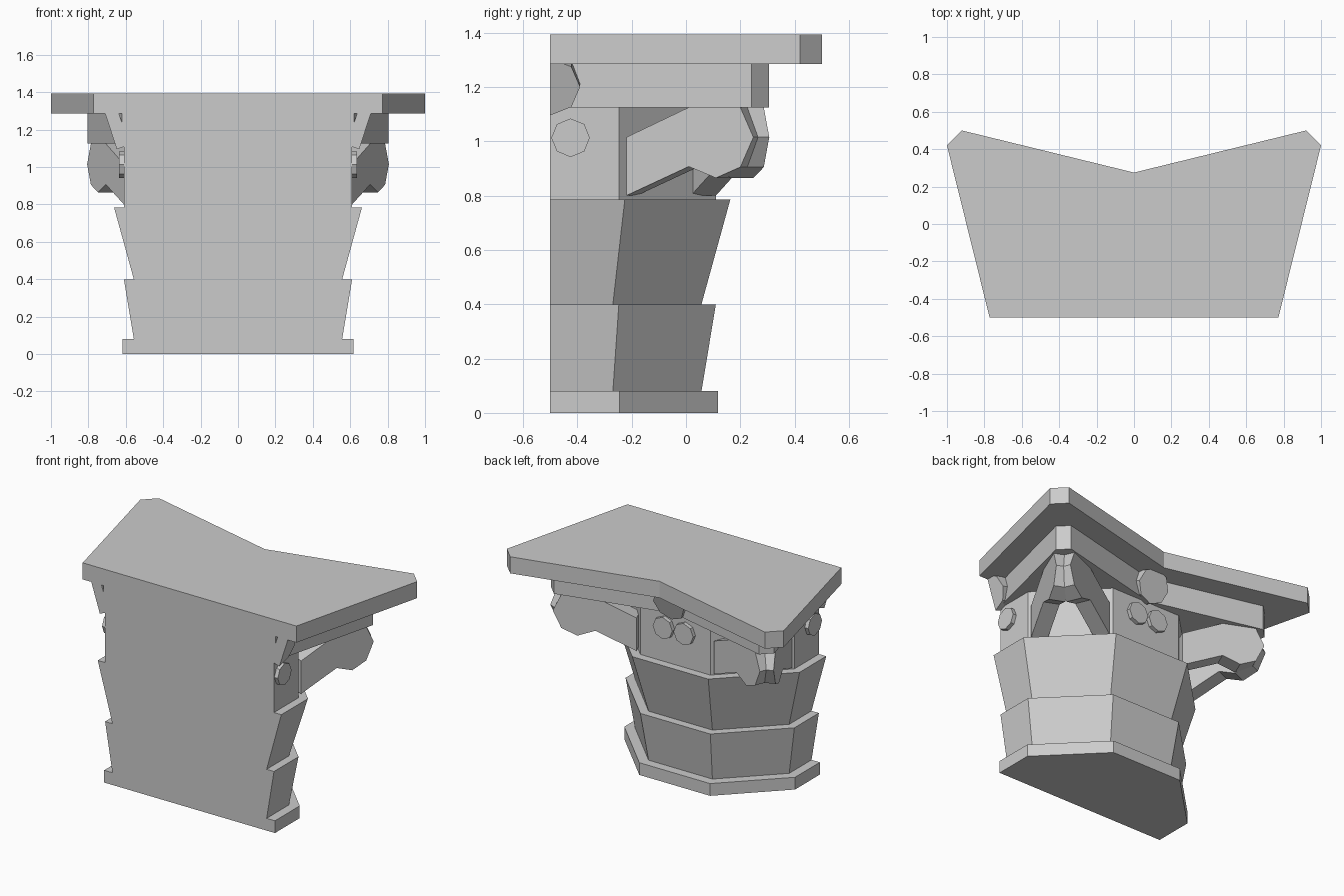
import bpy, bmesh
from math import radians, tan, pi
from mathutils import Matrix, Vector

if "Cube" in bpy.data.objects:
    bpy.data.objects.remove(bpy.data.objects["Cube"])

BACK = -0.5  # plane of the flat cut face; the full capital would be centred here


def finish(bm, name):
    bmesh.ops.recalc_face_normals(bm, faces=bm.faces)
    me = bpy.data.meshes.new(name)
    bm.to_mesh(me)
    bm.free()
    ob = bpy.data.objects.new(name, me)
    ob.location.y = BACK
    bpy.context.collection.objects.link(ob)
    return ob


def loft(name, rings):
    """Skin a stack of closed rings and cap both ends."""
    bm = bmesh.new()
    rows = [[bm.verts.new(p) for p in r] for r in rings]
    n = len(rows[0])
    for a, b in zip(rows, rows[1:]):
        for i in range(n):
            j = (i + 1) % n
            bm.faces.new((a[i], a[j], b[j], b[i]))
    bm.faces.new(rows[0])
    bm.faces.new(rows[-1])
    return finish(bm, name)


def half_octagon(apothem, z):
    s = apothem * tan(pi / 8)
    pts = [(apothem, 0), (apothem, s), (s, apothem)]
    return [(x, y, z) for x, y in pts] + [(-x, y, z) for x, y in reversed(pts)]


def slab_outline(k, z):
    pts = [(.772, 0), (1, .92), (.92, 1), (0, .775),
           (-.92, 1), (-1, .92), (-.772, 0)]
    return [(x * k, y * k, z) for x, y in pts]


def disc(name, radius, depth, matrix):
    """Eight-sided disc facing local +z, trimmed at the flat face."""
    bm = bmesh.new()
    bmesh.ops.create_cone(bm, cap_ends=True, segments=8, radius1=radius,
                          radius2=radius, depth=depth, matrix=matrix)
    geom = bm.verts[:] + bm.edges[:] + bm.faces[:]
    cut = bmesh.ops.bisect_plane(bm, geom=geom, plane_co=(0, 0, 0),
                                 plane_no=(0, -1, 0), clear_outer=True)
    edges = [e for e in cut['geom_cut'] if isinstance(e, bmesh.types.BMEdge)]
    if edges:
        bmesh.ops.contextual_create(bm, geom=edges)
    return finish(bm, name)


# Core drum with two flaring leaf bands
profile = [(.617, 0), (.617, .08), (.557, .08), (.61, .40), (.557, .40),
           (.663, .785), (.61, .785), (.61, 1.125)]
loft("core", [half_octagon(a, z) for a, z in profile])

# Two concave-sided top slabs
loft("lower_slab", [slab_outline(.805, z) for z in (1.125, 1.285)])
loft("top_slab", [slab_outline(1, z) for z in (1.285, 1.393)])

# Corner scrolls: two plates meeting in a V at each corner
scroll = [(.28, .80), (.28, 1.015), (.51, 1.125), (.70, 1.125), (.748, 1.015),
          (.70, .905), (.61, .865), (.51, .907)]
inward = Vector((-.922, .387, 0)) * .1
outer = [Vector((.61 + .42 * (y - .28), y, z)) for y, z in scroll]
inner = [p + inward for p in outer]
for side, sx in (("right", 1), ("left", -1)):
    loft(f"scroll_side_{side}", [[(sx * p.x, p.y, p.z) for p in r]
                                 for r in (outer, inner)])
    loft(f"scroll_back_{side}", [[(sx * p.y, p.x, p.z) for p in r]
                                 for r in (outer, inner)])

# Rosette and a pair of small studs on each of the three faces
for face, angle in (("right", 0), ("back", 90), ("left", 180)):
    turn = Matrix.Rotation(radians(angle), 4, 'Z')
    tilt = Matrix.Rotation(radians(108), 4, 'Y')
    disc(f"rosette_{face}", .11, .07,
         turn @ Matrix.Translation((.649, 0, 1.211)) @ tilt)
    for i, off in enumerate((.075, -.075)):
        if (turn @ Vector((.61, off, 0))).y < 0:
            continue  # falls beyond the flat face
        disc(f"stud_{face}_{i + 1}", .071, .05,
             turn @ Matrix.Translation((.61, off, 1.013))
             @ Matrix.Rotation(radians(90), 4, 'Y'))
